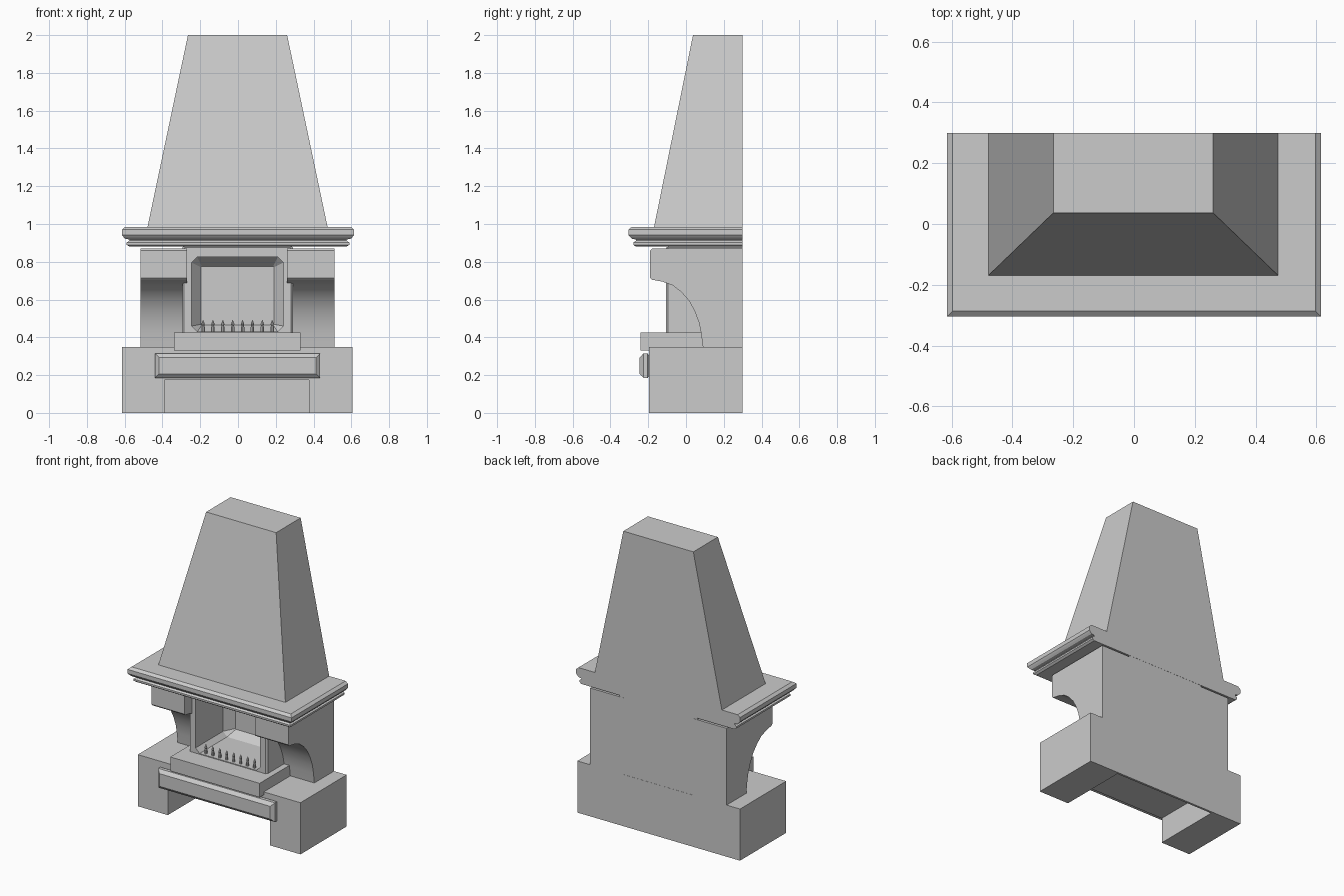
import bpy, bmesh, math

if "Cube" in bpy.data.objects:
    bpy.data.objects.remove(bpy.data.objects["Cube"])


def finish(bm, name, smooth=None):
    bmesh.ops.recalc_face_normals(bm, faces=bm.faces)
    me = bpy.data.meshes.new(name)
    bm.to_mesh(me)
    bm.free()
    ob = bpy.data.objects.new(name, me)
    bpy.context.collection.objects.link(ob)
    if smooth:
        bpy.ops.object.select_all(action='DESELECT')
        bpy.context.view_layer.objects.active = ob
        ob.select_set(True)
        bpy.ops.object.shade_smooth_by_angle(angle=math.radians(smooth))
    return ob


def loft(name, rings, smooth=None):
    """Skin a list of equal-length point loops and cap both ends."""
    bm = bmesh.new()
    loops = [[bm.verts.new(p) for p in r] for r in rings]
    n = len(loops[0])
    for a, b in zip(loops, loops[1:]):
        for i in range(n):
            j = (i + 1) % n
            bm.faces.new((a[i], a[j], b[j], b[i]))
    bm.faces.new(loops[0])
    bm.faces.new(loops[-1])
    return finish(bm, name, smooth)


def rect_z(x0, x1, y0, y1, z):
    return [(x0, y0, z), (x1, y0, z), (x1, y1, z), (x0, y1, z)]


def box(name, x0, x1, y0, y1, z0, z1):
    return loft(name, [rect_z(x0, x1, y0, y1, z) for z in (z0, z1)])


def oct_y(x0, x1, z0, z1, c, y):
    """Rectangle with cut corners in the xz plane."""
    return [(x0 + c, y, z0), (x1 - c, y, z0), (x1, y, z0 + c), (x1, y, z1 - c),
            (x1 - c, y, z1), (x0 + c, y, z1), (x0, y, z1 - c), (x0, y, z0 + c)]


# Base: arch-shaped front profile (wood niche) plus a thin closing back
niche = [(-.615, 0), (-.39, 0), (-.39, .175), (.375, .175), (.375, 0),
         (.605, 0), (.605, .35), (-.615, .35)]
loft("base", [[(x, y, z) for x, z in niche] for y in (-.195, .30)])
box("niche_back", -.39, .375, .285, .30, 0, .175)

# Front beam with chamfered face
def rect_y(i, y):
    return [(-.44 + i, y, .185 + i), (.435 - i, y, .185 + i),
            (.435 - i, y, .315 - i), (-.44 + i, y, .315 - i)]
loft("front_beam", [rect_y(.012, -.195), rect_y(0, -.203), rect_y(0, -.225), rect_y(.022, -.245)])

# Hearth slab
box("hearth", -.34, .33, -.24, .29, .33, .425)

# Corbels: side profile with concave smooth sweep
side = [(.30, .87), (-.18, .87), (-.19, .86), (-.19, .715), (-.18, .705),
        (-.125, .695), (-.07, .675), (-.025, .64), (.015, .595), (.045, .54),
        (.068, .48), (.08, .42), (.09, .345), (.30, .345)]
for label, x0, x1 in (("left", -.515, -.27), ("right", .26, .51)):
    loft(label + "_corbel", [[(x, y, z) for y, z in side] for x in (x0, x1)], 25)

# Firebox: outer shell, front frame, deep opening tapering to the back
loft("firebox", [
    oct_y(-.295, .29, .34, .88, .005, .299),
    oct_y(-.295, .29, .34, .88, .005, -.095),
    oct_y(-.285, .28, .345, .875, .005, -.105),
    oct_y(-.245, .24, .43, .825, .03, -.105),
    oct_y(-.245, .24, .43, .825, .03, .19),
    oct_y(-.195, .19, .465, .775, .004, .25)])

# Grate pegs
for i in range(8):
    x = -.185 + i * .366 / 7
    prof = [(.009, .425), (.009, .455), (.006, .46), (.009, .47), (.001, .492)]
    loft("grate_peg_%d" % (i + 1), [[(x + r * math.cos(k * math.pi / 4),
         -.08 + r * math.sin(k * math.pi / 4), z) for k in range(8)] for r, z in prof])

# Mantel: moulded edge on three sides, flush at the back
edge = [(.88, .04), (.89, .026), (.902, .026), (.912, .04), (.918, .04),
        (.922, .018), (.932, .008), (.942, 0), (.97, 0), (.985, .018)]
loft("mantel", [rect_z(-.615 + i, .615 - i, -.305 + i, .30, z) for z, i in edge])

# Chimney hood
loft("chimney_hood", [rect_z(-.48, .475, -.17, .30, .98), rect_z(-.265, .26, .037, .30, 2)])
